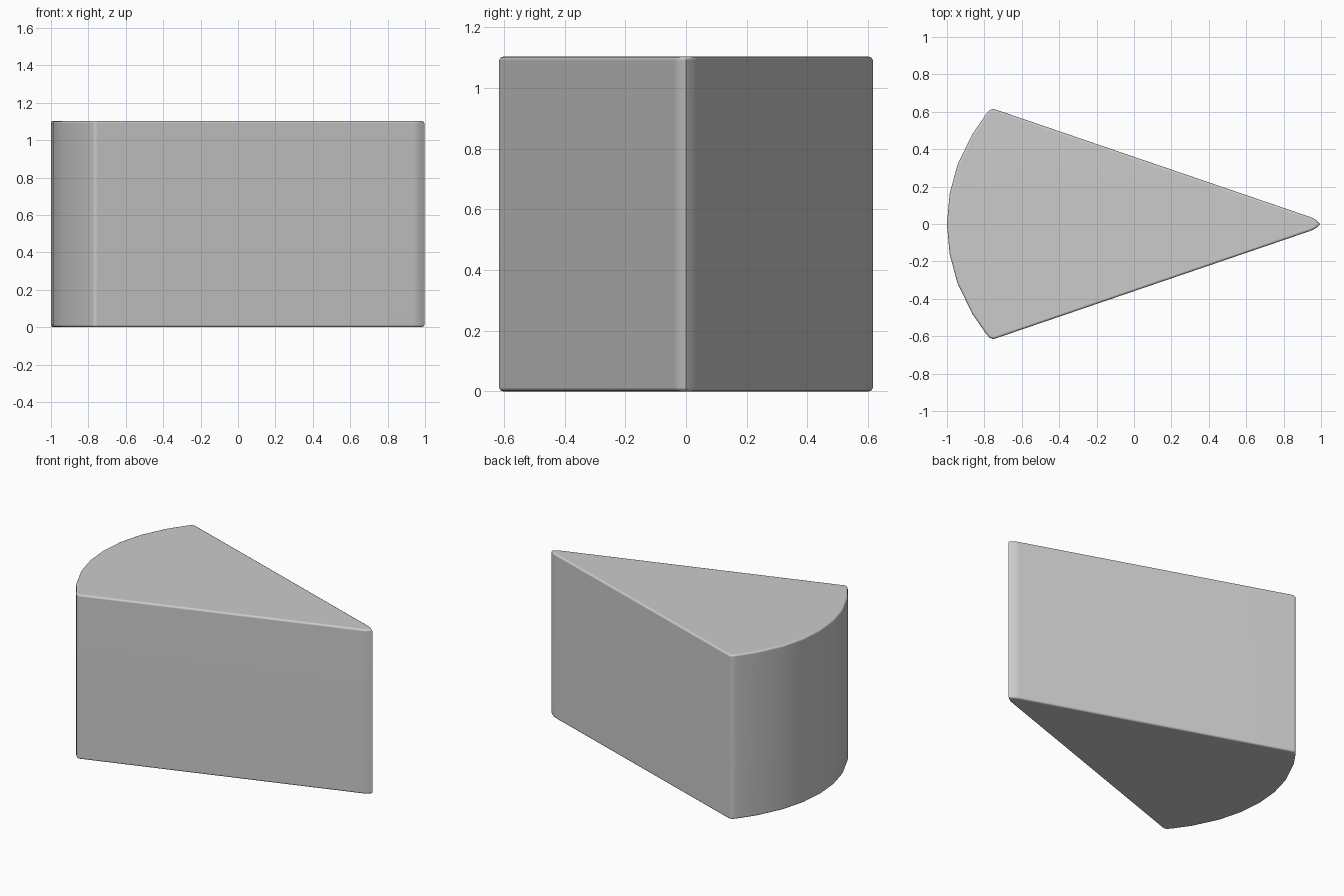
import bpy, bmesh, math

if "Cube" in bpy.data.objects:
    bpy.data.objects.remove(bpy.data.objects["Cube"])

HEIGHT, RADIUS, CX = 1.104, 0.92, -0.08

# Half outline: rounded tip, straight side, softened corner, curved back
half = [(0.997, 0.0), (0.968, 0.026), (0.94, 0.038), (-0.752, 0.616), (-0.772, 0.608), (-0.79, 0.588)]
half += [(CX - RADIUS * math.cos(math.radians(a)), RADIUS * math.sin(math.radians(a)))
         for a in (31.5, 20, 10, 0)]
outline = half + [(x, -y) for x, y in half[-2:0:-1]]

# Extrude the outline into a wedge
bm = bmesh.new()
base = bm.faces.new([bm.verts.new((x, y, 0)) for x, y in outline])
ext = bmesh.ops.extrude_face_region(bm, geom=[base], use_keep_orig=True)
for v in ext["geom"]:
    if isinstance(v, bmesh.types.BMVert):
        v.co.z = HEIGHT
bmesh.ops.recalc_face_normals(bm, faces=bm.faces)

# Soft rim along the top and bottom
rims = [e for e in bm.edges if abs(e.verts[0].co.z - e.verts[1].co.z) < 1e-5]
bmesh.ops.bevel(bm, geom=rims, offset=0.013, segments=2, profile=0.5,
                affect='EDGES', clamp_overlap=True)
bmesh.ops.recalc_face_normals(bm, faces=bm.faces)

mesh = bpy.data.meshes.new("wedge_block")
bm.to_mesh(mesh)
bm.free()
wedge = bpy.data.objects.new("wedge_block", mesh)
bpy.context.collection.objects.link(wedge)

# Smooth shading with face-weighted normals
bpy.context.view_layer.objects.active = wedge
wedge.select_set(True)
bpy.ops.object.shade_smooth_by_angle(angle=math.radians(60))
mod = wedge.modifiers.new("weighted_normals", 'WEIGHTED_NORMAL')
mod.keep_sharp = True
